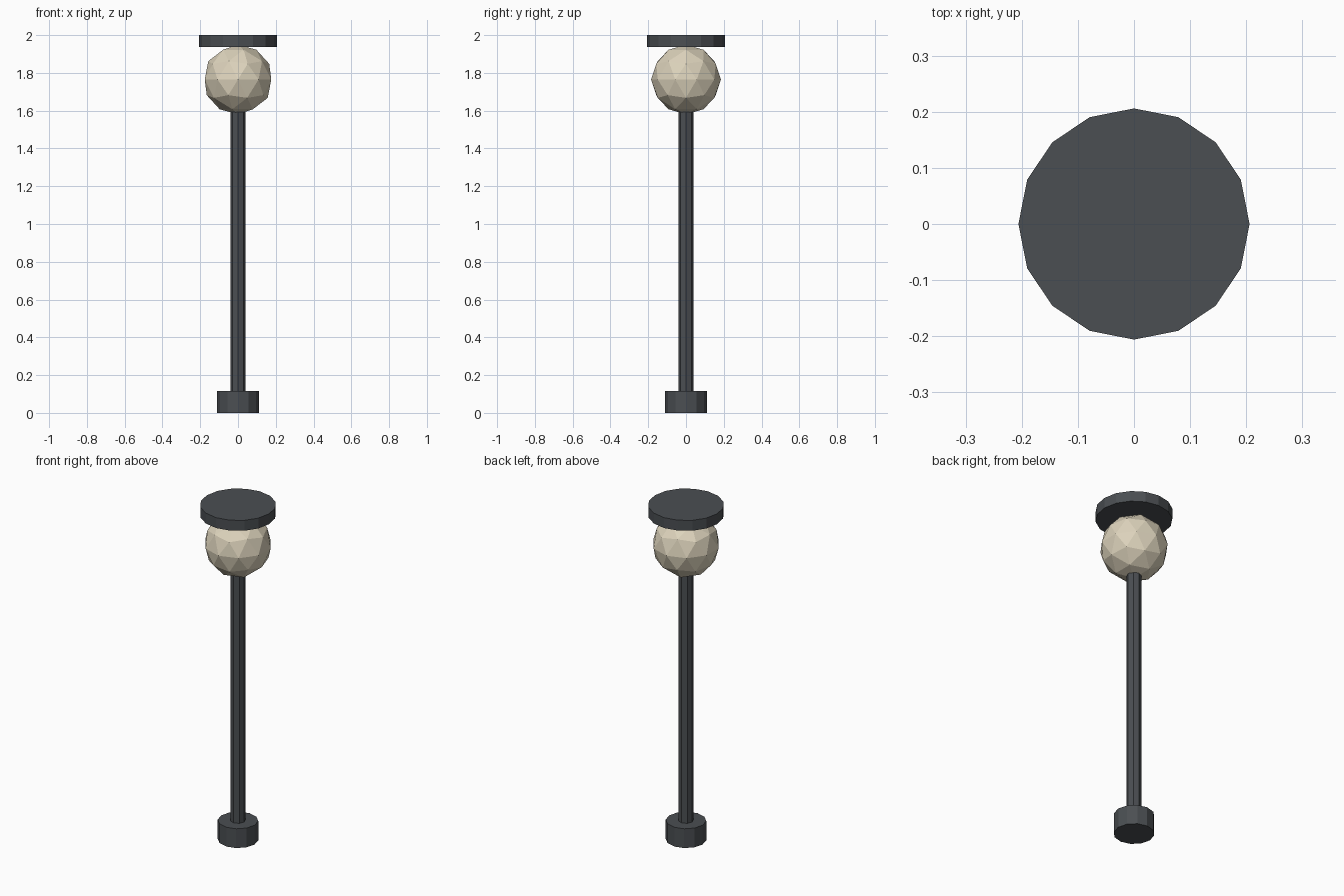
import bpy

if "Cube" in bpy.data.objects:
    bpy.data.objects.remove(bpy.data.objects["Cube"])


def material(name, rgb):
    m = bpy.data.materials.new(name)
    m.diffuse_color = (*rgb, 1.0)
    m.use_nodes = True
    m.node_tree.nodes["Principled BSDF"].inputs["Base Color"].default_value = m.diffuse_color
    return m


metal = material("dark grey metal", (0.07, 0.077, 0.085))
glass = material("warm cream glass", (0.72, 0.65, 0.50))


def cylinder(name, sides, radius, z0, z1):
    """Flat-shaded upright cylinder between two heights."""
    bpy.ops.mesh.primitive_cylinder_add(
        vertices=sides, radius=radius, depth=z1 - z0, location=(0, 0, (z0 + z1) / 2))
    ob = bpy.context.object
    ob.name = name
    ob.data.materials.append(metal)
    return ob


# Foot, post and cap of the lamp
cylinder("base", 12, 0.11, 0.0, 0.115)
cylinder("post", 8, 0.041, 0.115, 1.60)
cylinder("cap", 16, 0.206, 1.938, 2.0)

# Faceted globe
bpy.ops.mesh.primitive_ico_sphere_add(subdivisions=2, radius=0.185, location=(0, 0, 1.765))
globe = bpy.context.object
globe.name = "globe"
globe.data.materials.append(glass)
